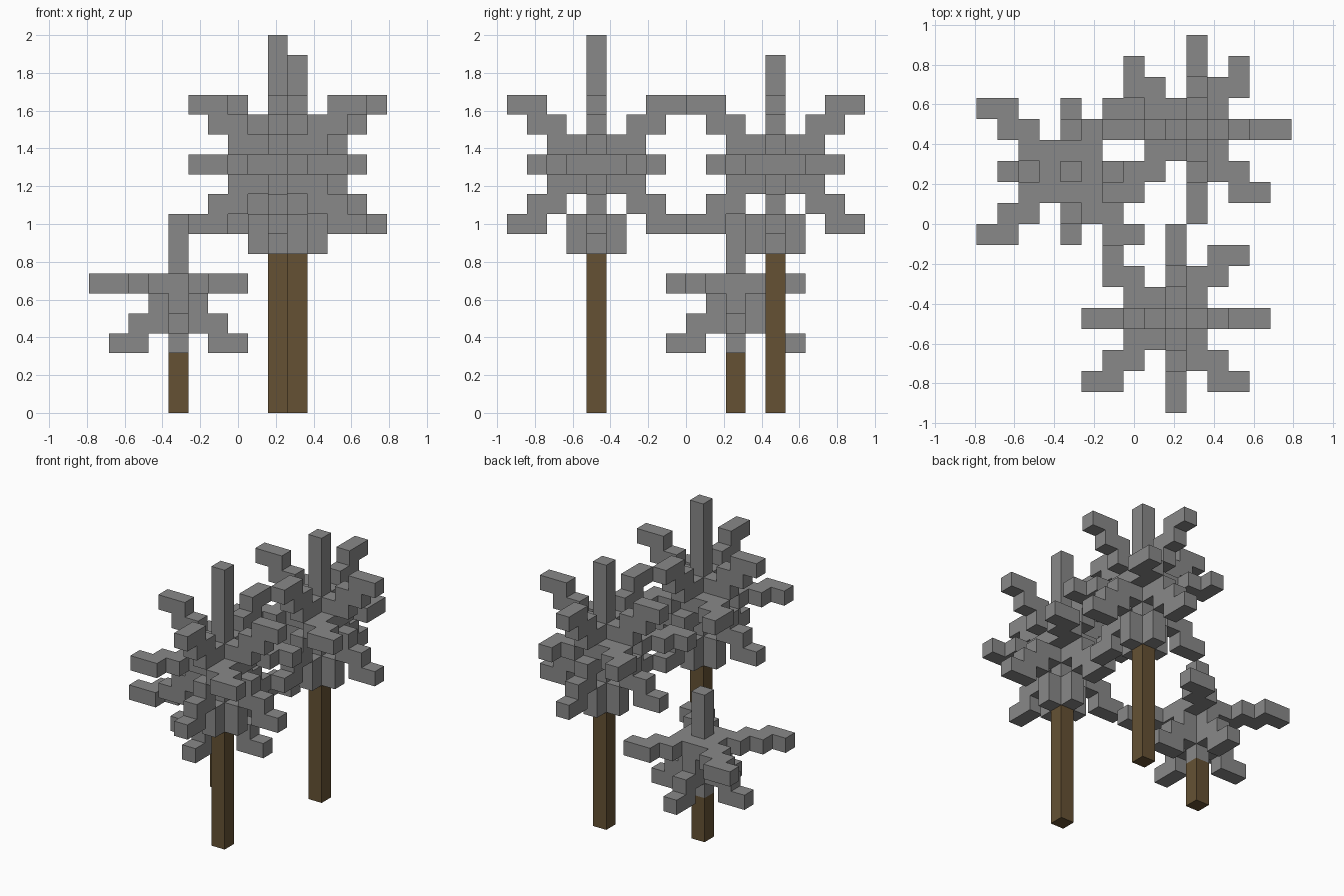
import bpy
import bmesh
from mathutils import Vector

if "Cube" in bpy.data.objects:
    bpy.data.objects.remove(bpy.data.objects["Cube"], do_unlink=True)

UNIT = 2 / 19                      # edge of one block
ORIGIN = Vector((-7.5, -9, 0))     # corner of the block grid


def material(name, colour):
    mat = bpy.data.materials.new(name)
    mat.use_nodes = True
    mat.diffuse_color = (*colour, 1)
    mat.node_tree.nodes["Principled BSDF"].inputs["Base Color"].default_value = (*colour, 1)
    return mat


FOLIAGE = material("foliage_grey", (0.25, 0.25, 0.25))
BARK = material("bark_brown", (0.13, 0.083, 0.034))


def block_object(name, cells, mat):
    """Build one shell around a set of grid cells, keeping only exposed faces."""
    bm = bmesh.new()
    corners = {}

    def corner(p):
        key = tuple(round(c) for c in p)
        if key not in corners:
            corners[key] = bm.verts.new((Vector(key) + ORIGIN) * UNIT)
        return corners[key]

    for cell in cells:
        for axis in range(3):
            u, v = Vector(), Vector()
            u[(axis + 1) % 3] = v[(axis + 2) % 3] = 1
            for side in (0, 1):
                n = Vector()
                n[axis] = 1 if side else -1
                if tuple(int(c) for c in Vector(cell) + n) in cells:
                    continue
                base = Vector(cell)
                base[axis] += side
                loop = [base, base + u, base + u + v, base + v]
                bm.faces.new([corner(p) for p in (loop if side else loop[::-1])])
    mesh = bpy.data.meshes.new(name)
    bm.to_mesh(mesh)
    bm.free()
    mesh.materials.append(mat)
    obj = bpy.data.objects.new(name, mesh)
    bpy.context.collection.objects.link(obj)


def walk(cells, start, steps, moves):
    """Add the cells passed while stepping through a string of moves."""
    p = Vector(start)
    for s in steps:
        p += Vector(moves[s])
        cells.add(tuple(int(c) for c in p))


SIDES = [(1, 0), (-1, 0), (0, 1), (0, -1)]


def tree(name, x, y, bark_top, heart, top, vertical, steps, diagonal, collar):
    block_object(name + "_trunk", {(x, y, z) for z in range(bark_top)}, BARK)
    cells = {(x, y, z) for z in range(bark_top, top)}
    centre = (x, y, heart)

    # Rising and drooping boughs along the four sides
    for dx, dy in SIDES:
        for dz in vertical:
            walk(cells, centre, steps, {"o": (dx, dy, 0), "z": (0, 0, dz)})
        # Collar of short blocks under the crown
        if collar:
            cells.update((x + dx, y + dy, bark_top + h) for h in range(2))

    # Level zigzag boughs towards the four corners
    for (sx, sy), length in diagonal.items():
        zigzag = "xyyxyx" if sx > 0 else "xyxyxyx"
        walk(cells, centre, zigzag[:length], {"x": (sx, 0, 0), "y": (0, sy, 0)})

    block_object(name + "_branches", cells, FOLIAGE)


RISE_AND_DROOP = "ozozozo"
SHORT_DROOP = "ozzozo"

tree("front_tree", 9, 4, 8, 12, 19, (1, -1), RISE_AND_DROOP,
     {(1, 1): 6, (1, -1): 6, (-1, 1): 6, (-1, -1): 7}, True)
tree("back_tree", 10, 13, 8, 12, 18, (1, -1), RISE_AND_DROOP,
     {(1, 1): 5, (1, -1): 6, (-1, 1): 6, (-1, -1): 7}, True)
tree("small_tree", 4, 11, 3, 6, 10, (-1,), SHORT_DROOP,
     {(1, 1): 6, (1, -1): 6, (-1, 1): 7, (-1, -1): 7}, False)
